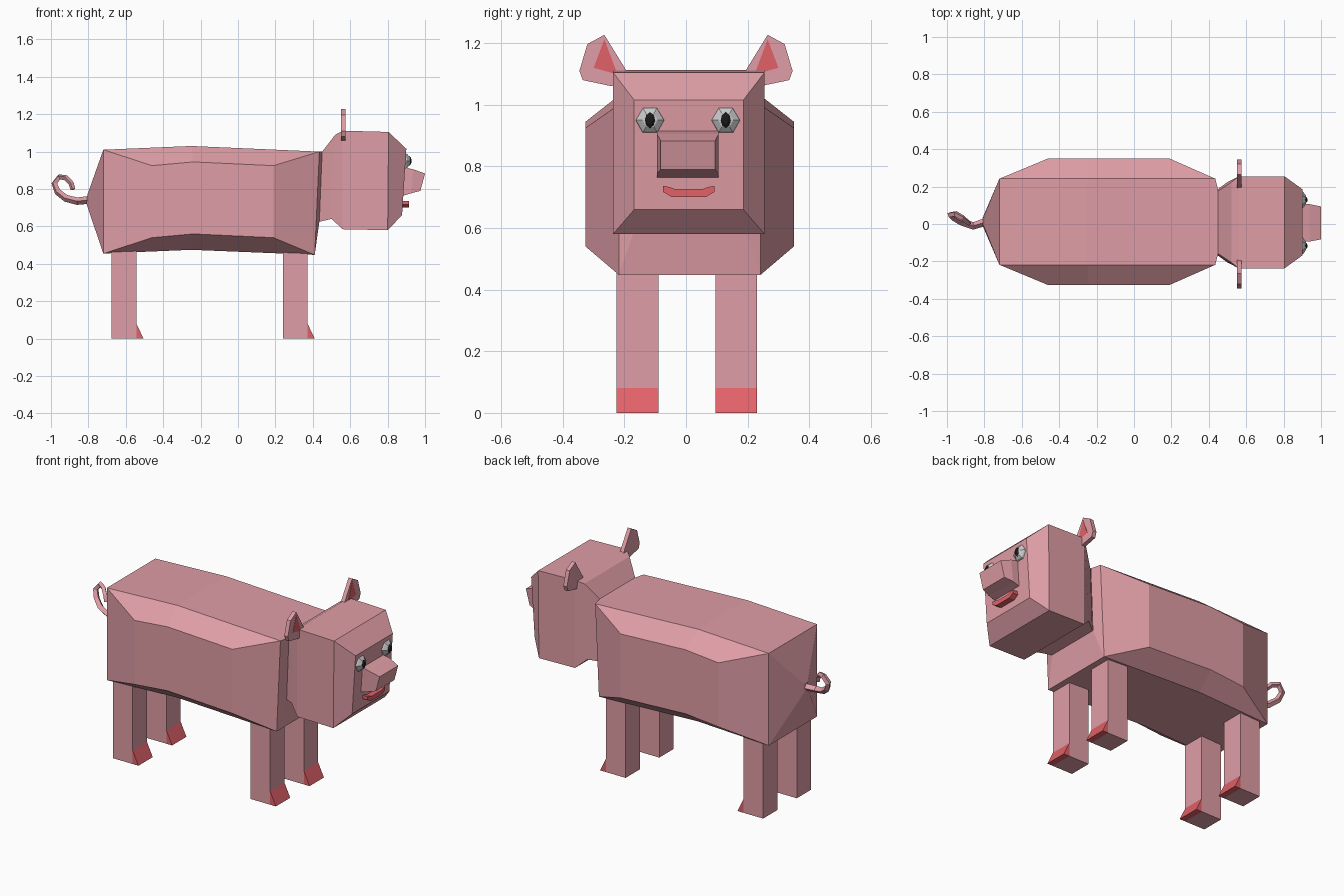
import bpy, bmesh, math
from mathutils import Matrix

if "Cube" in bpy.data.objects:
    bpy.data.objects.remove(bpy.data.objects["Cube"])


def material(name, rgb):
    m = bpy.data.materials.new(name)
    m.diffuse_color = (*rgb, 1)
    m.use_nodes = True
    m.node_tree.nodes["Principled BSDF"].inputs["Base Color"].default_value = m.diffuse_color
    return m


PINK = material("pink", (0.74, 0.34, 0.38))
RED = material("red", (0.76, 0.12, 0.14))
WHITE = material("white", (0.8, 0.8, 0.8))
BLACK = material("black", (0.01, 0.01, 0.01))


def finish(bm, name, mat, y=0.0):
    bmesh.ops.recalc_face_normals(bm, faces=bm.faces)
    me = bpy.data.meshes.new(name)
    bm.to_mesh(me)
    bm.free()
    me.materials.append(mat)
    ob = bpy.data.objects.new(name, me)
    ob.location.y = y
    bpy.context.collection.objects.link(ob)
    return ob


def loft(bm, sections, open_sides=(), cap_start=True, cap_end=True):
    """Rectangles (x_bottom, x_top, half_width, z_bottom, z_top) joined along x."""
    rings = [[bm.verts.new(p) for p in ((xb, -w, zb), (xb, w, zb), (xt, w, zt), (xt, -w, zt))]
             for xb, xt, w, zb, zt in sections]
    for i, (a, b) in enumerate(zip(rings, rings[1:])):
        for k in range(4):
            if k % 2 and i in open_sides:
                continue
            n = (k + 1) % 4
            bm.faces.new((a[k], a[n], b[n], b[k]))
    if cap_start:
        bm.faces.new(rings[0])
    if cap_end:
        bm.faces.new(rings[-1])
    return rings


def prism(name, outline, x0, x1, mat, y=0.0):
    """Outline in (y, z) extruded along x."""
    bm = bmesh.new()
    f = bm.faces.new([bm.verts.new((x0, *p)) for p in outline])
    ext = bmesh.ops.extrude_face_region(bm, geom=[f])["geom"]
    bmesh.ops.translate(bm, vec=(x1 - x0, 0, 0),
                        verts=[v for v in ext if isinstance(v, bmesh.types.BMVert)])
    return finish(bm, name, mat, y)


# Torso: lofted box with a bulging panel on each flank
bm = bmesh.new()
rings = loft(bm, [(-0.81, -0.805, 0.02, 0.72, 0.77),
                  (-0.72, -0.72, 0.23, 0.455, 1.01),
                  (-0.25, -0.25, 0.23, 0.475, 1.03),
                  (0.41, 0.435, 0.23, 0.448, 1.0),
                  (0.435, 0.45, 0.168, 0.625, 1.0)], open_sides=(1, 2), cap_end=False)
for s, lo, hi in ((-1, 0, 3), (1, 1, 2)):
    low = [bm.verts.new((x, s * 0.338, z)) for x, z in ((-0.46, 0.54), (-0.24, 0.56), (0.19, 0.54))]
    up = [bm.verts.new((x, s * 0.338, z)) for x, z in ((-0.46, 0.925), (-0.24, 0.945), (0.19, 0.925))]
    r_low = [r[lo] for r in rings[1:4]]
    r_up = [r[hi] for r in rings[1:4]]
    for i in range(2):
        for a, b in ((r_low, low), (low, up), (up, r_up)):
            bm.faces.new((a[i], a[i + 1], b[i + 1], b[i]))
    for i in (0, 2):
        bm.faces.new((r_low[i], low[i], up[i], r_up[i]))
finish(bm, "torso", PINK, 0.012)

# Neck and head
bm = bmesh.new()
loft(bm, [(0.435, 0.45, 0.168, 0.625, 1.0),
          (0.50, 0.52, 0.215, 0.64, 1.09),
          (0.56, 0.56, 0.246, 0.585, 1.112),
          (0.80, 0.805, 0.246, 0.58, 1.105),
          (0.877, 0.90, 0.177, 0.66, 1.015)], cap_start=False)
finish(bm, "head", PINK, 0.009)

# Snout
bm = bmesh.new()
loft(bm, [(0.875, 0.885, 0.1, 0.762, 0.917),
          (0.925, 0.938, 0.1, 0.777, 0.905),
          (0.975, 1.0, 0.088, 0.79, 0.883)])
finish(bm, "snout", PINK, 0.006)

# Mouth
prism("mouth", [(-0.083, 0.737), (-0.062, 0.733), (-0.045, 0.726), (0.045, 0.726), (0.062, 0.733),
                (0.083, 0.737), (0.083, 0.717), (0.055, 0.7), (-0.055, 0.7), (-0.083, 0.717)],
      0.875, 0.915, RED, 0.009)


# Eyes and pupils
def ball(name, loc, size, mat, segments):
    bm = bmesh.new()
    bmesh.ops.create_uvsphere(bm, u_segments=segments, v_segments=6, radius=1)
    bm.transform(Matrix.Translation(loc) @ Matrix.Diagonal((*size, 1))
                 @ Matrix.Rotation(math.pi / 2, 4, 'Y'))
    finish(bm, name, mat)


for side, s in (("right", -1), ("left", 1)):
    y = 0.006 + s * 0.123
    ball(side + "_eye", (0.885, y, 0.95), (0.038, 0.05, 0.05), WHITE, 6)
    ball(side + "_pupil", (0.912, y, 0.95), (0.016, 0.019, 0.027), BLACK, 8)

    # Ears with red inner patch
    ear = [(0.19, 1.105), (0.265, 1.227), (0.32, 1.197), (0.346, 1.11), (0.335, 1.08), (0.24, 1.06)]
    inner = [(0.265, 1.212), (0.3, 1.12), (0.222, 1.098)]
    prism(side + "_ear", [(s * a, b) for a, b in ear], 0.55, 0.574, PINK)
    prism(side + "_inner_ear", [(s * a, b) for a, b in inner], 0.57, 0.5755, RED)

    # Legs and wedge-shaped hooves
    for end, x0 in (("front", 0.24), ("rear", -0.675)):
        yc, w, x1 = 0.003 + s * 0.16, 0.068, x0 + 0.132
        prism(f"{end}_{side}_leg", [(-w, 0), (w, 0), (w, 0.49), (-w, 0.49)], x0, x1, PINK, yc)
        bm = bmesh.new()
        tris = [[bm.verts.new((x, y, z)) for x, z in ((x1, 0), (x1 + 0.038, 0), (x1, 0.08))]
                for y in (-w, w)]
        bm.faces.new(tris[0])
        bm.faces.new(tris[1])
        for k in range(3):
            n = (k + 1) % 3
            bm.faces.new((tris[0][k], tris[0][n], tris[1][n], tris[1][k]))
        finish(bm, f"{end}_{side}_hoof", RED, yc)

# Curly tail: four-sided tube along a path
cu = bpy.data.curves.new("tail", 'CURVE')
cu.dimensions = '3D'
cu.bevel_depth = 0.019
cu.bevel_resolution = 0
cu.use_fill_caps = True
path = [(-0.795, 0.01, 0.742), (-0.86, -0.01, 0.735), (-0.92, 0.01, 0.75), (-0.965, 0.035, 0.785),
        (-0.982, 0.05, 0.83), (-0.955, 0.055, 0.865), (-0.92, 0.035, 0.86), (-0.892, 0.012, 0.83),
        (-0.882, 0.005, 0.798)]
sp = cu.splines.new('POLY')
sp.points.add(len(path) - 1)
for i, (pt, co) in enumerate(zip(sp.points, path)):
    pt.co = (*co, 1)
    pt.radius = 1.1 - 0.05 * i
cu.materials.append(PINK)
tail = bpy.data.objects.new("tail", cu)
bpy.context.collection.objects.link(tail)
for sp in cu.splines:
    sp.use_smooth = False
